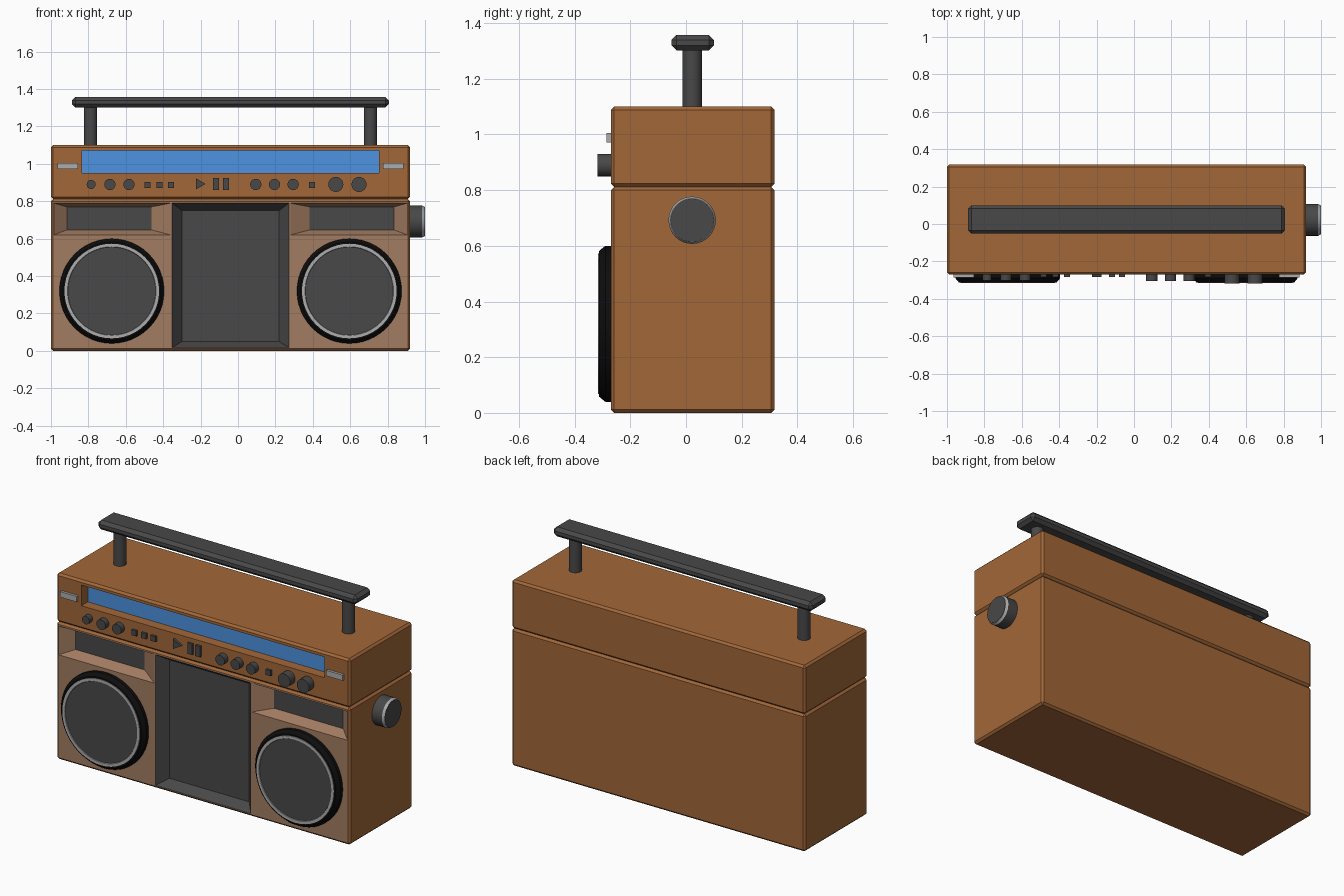
import bpy, bmesh, math
from mathutils import Vector

if "Cube" in bpy.data.objects:
    bpy.data.objects.remove(bpy.data.objects["Cube"])


def material(name, r, g, b):
    m = bpy.data.materials.new(name)
    m.diffuse_color = (r, g, b, 1)
    m.use_nodes = True
    m.node_tree.nodes["Principled BSDF"].inputs["Base Color"].default_value = m.diffuse_color
    return m


BROWN = material("brown", 0.36, 0.135, 0.04)
TAN = material("tan", 0.36, 0.2, 0.12)
DARK = material("dark_grey", 0.065, 0.065, 0.065)
BLACK = material("black", 0.004, 0.004, 0.004)
SILVER = material("silver", 0.42, 0.42, 0.42)
BLUE = material("display_blue", 0.075, 0.29, 0.75)


def finish(name, bm, mat):
    bmesh.ops.recalc_face_normals(bm, faces=bm.faces)
    me = bpy.data.meshes.new(name)
    bm.to_mesh(me)
    bm.free()
    ob = bpy.data.objects.new(name, me)
    bpy.context.collection.objects.link(ob)
    me.materials.append(mat)
    return ob


def loft(bm, rings):
    """Skin closed rings of points and cap both ends."""
    rings = [[bm.verts.new(p) for p in ring] for ring in rings]
    n = len(rings[0])
    for a, b in zip(rings, rings[1:]):
        for i in range(n):
            j = (i + 1) % n
            bm.faces.new((a[i], a[j], b[j], b[i]))
    bm.faces.new(rings[0])
    bm.faces.new(rings[-1])


def box(name, lo, hi, mat, bevel=0.0):
    bm = bmesh.new()
    bmesh.ops.create_cube(bm, size=1)
    lo, hi = Vector(lo), Vector(hi)
    for v in bm.verts:
        v.co = (lo + hi) / 2 + Vector(c * s for c, s in zip(v.co, hi - lo))
    if bevel:
        bmesh.ops.bevel(bm, geom=bm.edges[:], offset=bevel, segments=1, affect='EDGES')
    return finish(name, bm, mat)


def lathe(name, axis, center, profile, mat, segs=32):
    """Turn (radius, position along axis) pairs; center is the other two coordinates."""
    bm = bmesh.new()
    rings = []
    for r, h in profile:
        ring = []
        for i in range(segs):
            a = 2 * math.pi * i / segs
            p = [center[0] + r * math.cos(a), center[1] + r * math.sin(a)]
            p.insert(axis, h)
            ring.append(p)
        rings.append(ring)
    loft(bm, rings)
    ob = finish(name, bm, mat)
    bpy.ops.object.select_all(action='DESELECT')
    ob.select_set(True)
    bpy.context.view_layer.objects.active = ob
    bpy.ops.object.shade_smooth_by_angle(angle=math.radians(30))
    return ob


def recess(body, outer, inner, depth):
    """Cut a sloped pocket into the front; rectangles are x0, x1, z0, z1."""
    bm = bmesh.new()
    loft(bm, [[(x, y, z) for x, z in ((r[0], r[2]), (r[1], r[2]), (r[1], r[3]), (r[0], r[3]))]
              for r, y in ((outer, FRONT - 0.05), (outer, FRONT + 0.001), (inner, FRONT + depth))])
    cutter = finish("cutter", bm, BROWN)
    cutter.hide_render = True
    mod = body.modifiers.new("pocket", 'BOOLEAN')
    mod.operation, mod.solver, mod.object = 'DIFFERENCE', 'EXACT', cutter
    bpy.ops.object.select_all(action='DESELECT')
    bpy.context.view_layer.objects.active = body
    body.select_set(True)
    bpy.ops.object.modifier_apply(modifier=mod.name)
    bpy.data.objects.remove(cutter)


def paint(body, mats, choose):
    body.data.materials.clear()
    for m in mats:
        body.data.materials.append(m)
    for p in body.data.polygons:
        p.material_index = mats.index(choose(*p.center))


FRONT, BACK, LEFT, RIGHT = -0.27, 0.318, -1.0, 0.92
MID = (LEFT + RIGHT) / 2

# lower cabinet with the centre bay and two windows
lower = box("lower_cabinet", (LEFT, FRONT, 0), (RIGHT, BACK, 0.812), BROWN, 0.012)
recess(lower, (-0.352, 0.272, 0.018, 0.79), (-0.30, 0.22, 0.05, 0.75), 0.06)
recess(lower, (-0.985, -0.36, 0.62, 0.79), (-0.915, -0.463, 0.647, 0.77), 0.06)
recess(lower, (0.28, 0.905, 0.62, 0.79), (0.383, 0.835, 0.647, 0.77), 0.06)


def lower_colour(x, y, z):
    if y < FRONT + 0.0001:
        return TAN
    if y < -0.2 and 0.0175 < z < 0.792:
        if -0.353 < x < 0.273 or y > FRONT + 0.055:
            return DARK
        if -0.987 < x < 0.907 and z > 0.6:
            return TAN
    return BROWN


paint(lower, [BROWN, TAN, DARK], lower_colour)

# upper cabinet with the tuning display
upper = box("upper_cabinet", (LEFT, FRONT, 0.812), (RIGHT, BACK, 1.1), BROWN, 0.012)
display = (-0.835, 0.755, 0.95, 1.072)
recess(upper, display, display, 0.06)
paint(upper, [BROWN, BLUE],
      lambda x, y, z: BLUE if FRONT + 0.055 < y < -0.2 and 0.95 < z < 1.075 else BROWN)

# mirrored parts: speakers, handle posts, trim bars
for side, s in (("left", -1), ("right", 1)):
    c = (MID + s * 0.635, 0.32)
    lathe(side + "_speaker_surround", 1, c,
          [(0.28, FRONT + 0.01), (0.28, -0.29), (0.262, -0.312), (0.245, -0.312), (0.24, -0.3)], BLACK, 48)
    lathe(side + "_speaker_ring", 1, c,
          [(0.253, -0.295), (0.253, -0.316), (0.237, -0.316), (0.235, -0.31)], SILVER, 48)
    lathe(side + "_speaker_cone", 1, c, [(0.235, -0.3), (0.235, -0.312)], DARK, 48)
    lathe(side + "_handle_post", 2, (MID + s * 0.748, 0.022), [(0.035, 1.09), (0.035, 1.31)], DARK, 24)
    x = MID + s * 0.87
    box(side + "_trim_bar", (x - 0.054, -0.285, 0.972), (x + 0.054, FRONT + 0.01, 1.005), SILVER)

# carrying handle grip
box("handle_grip", (-0.888, -0.052, 1.302), (0.806, 0.1, 1.358), DARK, 0.018)

# front control row
ROW = 0.89
for i, (x, r, y) in enumerate([(-0.785, 0.024, -0.302), (-0.685, 0.03, -0.302), (-0.583, 0.03, -0.302),
                               (0.095, 0.03, -0.305), (0.195, 0.03, -0.305), (0.295, 0.03, -0.305),
                               (0.523, 0.04, -0.318), (0.647, 0.04, -0.318)]):
    lathe(f"control_knob_{i + 1}", 1, (x, ROW), [(r, FRONT + 0.01), (r, y)], DARK, 24)
for i, x in enumerate((-0.483, -0.42, -0.357, 0.396)):
    box(f"push_button_{i + 1}", (x - 0.016, -0.284, ROW - 0.018), (x + 0.016, FRONT + 0.01, ROW + 0.014), DARK)
lathe("play_button", 1, (-0.208, ROW + 0.003), [(0.034, FRONT + 0.01), (0.034, -0.284)], DARK, 3)
for i, x in enumerate((-0.117, -0.065)):
    box(f"pause_button_{i + 1}", (x - 0.016, -0.284, ROW - 0.03), (x + 0.016, FRONT + 0.01, ROW + 0.034), DARK)

# side dial
lathe("side_dial", 0, (0.022, 0.692), [(0.085, RIGHT - 0.01), (0.085, 0.985)], DARK)
lathe("side_dial_ring", 0, (0.022, 0.692), [(0.085, 0.985), (0.078, 0.998), (0.077, 0.998)], SILVER)
lathe("side_dial_cap", 0, (0.022, 0.692), [(0.077, 0.99), (0.077, 1.0)], DARK)
